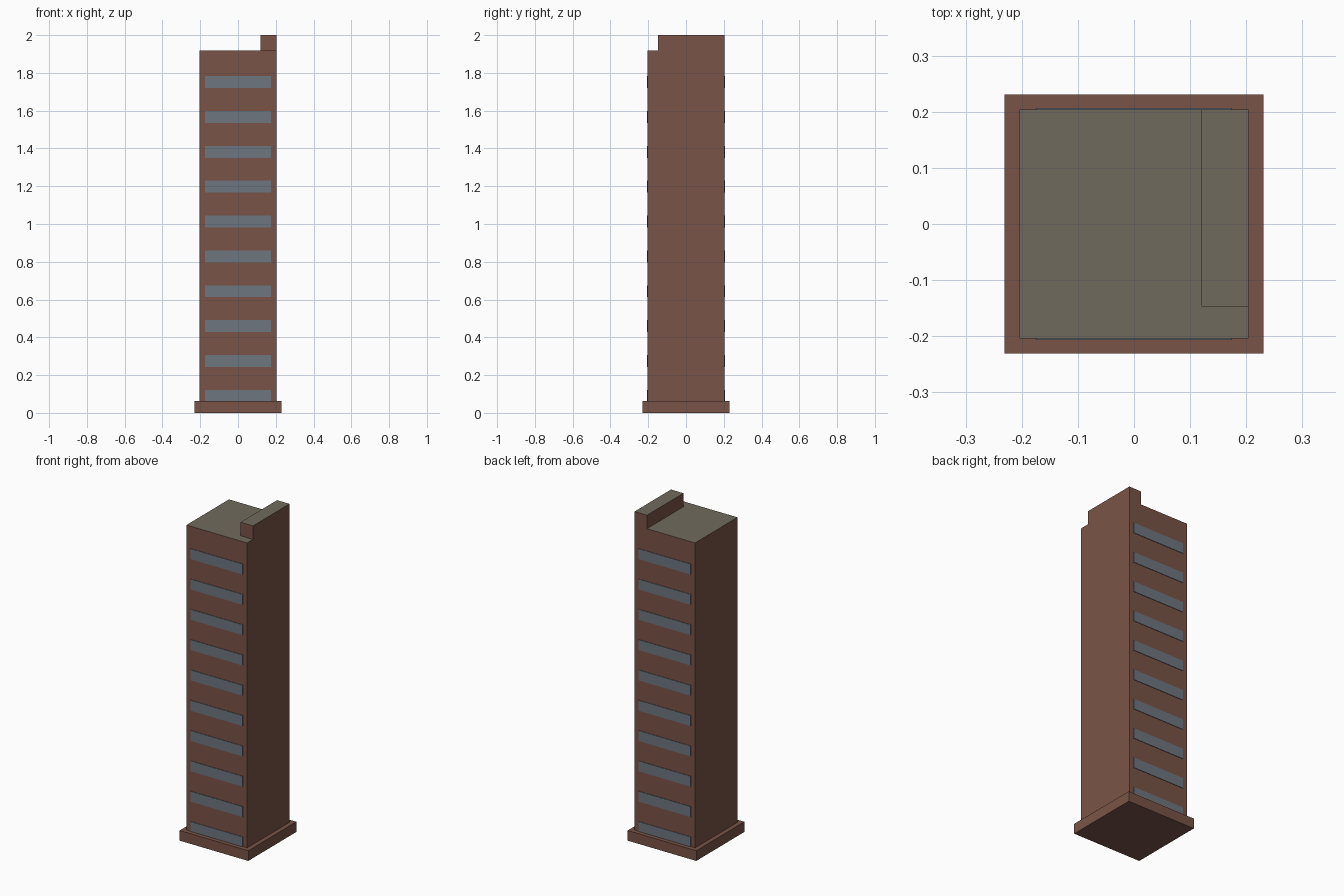
import bpy
import bmesh
from mathutils import Matrix, Vector

old = bpy.data.objects.get("Cube")
if old:
    bpy.data.objects.remove(old, do_unlink=True)


def linear(c):
    c /= 255
    return c / 12.92 if c <= 0.04045 else ((c + 0.055) / 1.055) ** 2.4


def material(name, rgb):
    colour = [linear(c) for c in rgb] + [1.0]
    mat = bpy.data.materials.new(name)
    mat.use_nodes = True
    mat.diffuse_color = colour
    mat.node_tree.nodes["Principled BSDF"].inputs["Base Color"].default_value = colour
    return mat


brick = material("brown brick", (121, 84, 71))
roofing = material("olive grey roofing", (112, 106, 92))
glass = material("blue grey glass", (109, 118, 127))


def box(name, low, high, mats):
    """Box between two corners; a second material goes on the top face."""
    low, high = Vector(low), Vector(high)
    bm = bmesh.new()
    place = Matrix.Translation((low + high) / 2) @ Matrix.Diagonal((*(high - low), 1))
    bmesh.ops.create_cube(bm, size=1, matrix=place)
    bm.normal_update()
    for face in bm.faces:
        if len(mats) > 1 and face.normal.z > 0.5:
            face.material_index = 1
    mesh = bpy.data.meshes.new(name)
    bm.to_mesh(mesh)
    bm.free()
    for mat in mats:
        mesh.materials.append(mat)
    obj = bpy.data.objects.new(name, mesh)
    bpy.context.collection.objects.link(obj)
    return obj


BASE, HALF, BASE_TOP, ROOF = 0.231, 0.204, 0.062, 1.918

# Plinth, tower and rooftop plant room
box("plinth", (-BASE, -BASE, 0), (BASE, BASE, BASE_TOP), [brick])
box("tower", (-HALF, -HALF, BASE_TOP), (HALF, HALF, ROOF), [brick, roofing])
box("rooftop_room", (0.12, -0.147, ROOF), (HALF, HALF, 2.0), [brick, roofing])

# Thin window bands on the front and back of every floor
FLOORS, PITCH, HEIGHT, WIDTH, PROUD = 10, 0.1845, 0.063, 0.175, 0.003
for side, sign in (("front", -1), ("back", 1)):
    y0, y1 = sorted((sign * HALF, sign * (HALF + PROUD)))
    for floor in range(FLOORS):
        z = BASE_TOP - 0.003 + floor * PITCH
        box(f"{side}_window_{floor + 1}", (-WIDTH, y0, z), (WIDTH, y1, z + HEIGHT), [glass])
